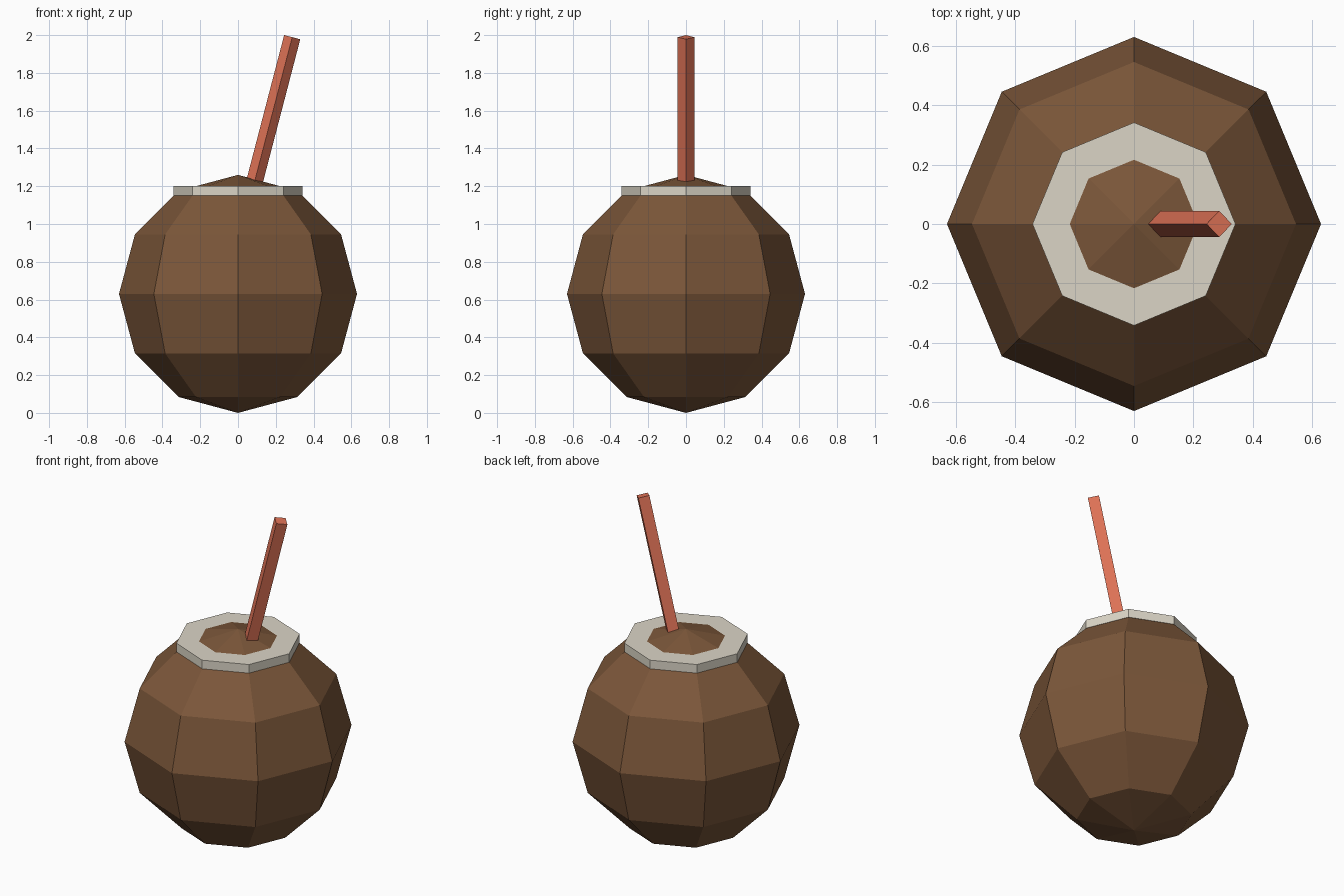
import bpy
from math import sin, cos
from mathutils import Vector

cube = bpy.data.objects.get("Cube")
if cube:
    bpy.data.objects.remove(cube, do_unlink=True)


def material(name, rgb):
    mat = bpy.data.materials.new(name)
    mat.use_nodes = True
    mat.diffuse_color = (*rgb, 1)
    mat.node_tree.nodes["Principled BSDF"].inputs["Base Color"].default_value = (*rgb, 1)
    return mat


def finish(name, mat):
    obj = bpy.context.object
    obj.name = name
    obj.data.materials.append(mat)
    bpy.ops.object.shade_flat()
    return obj


husk_brown = material("husk brown", (0.2, 0.095, 0.042))
rim_cream = material("rim cream", (0.71, 0.665, 0.565))
straw_coral = material("straw coral", (0.74, 0.17, 0.095))

# Round low-poly shell, resting on its lower pole
R = 0.63
bpy.ops.mesh.primitive_uv_sphere_add(segments=8, ring_count=6, radius=R, location=(0, 0, R))
finish("coconut_shell", husk_brown)

# Pale octagonal band around the opening; the shell's crown shows through it
bpy.ops.mesh.primitive_cylinder_add(vertices=8, radius=0.342, depth=0.052, location=(0, 0, 1.176))
finish("rim_band", rim_cream)

# Square straw leaning to the left, its foot sunk into the crown
tilt, length = 0.255, 0.88
axis = Vector((sin(tilt), 0, cos(tilt)))
tip = Vector((0.287, 0, 1.989))
bpy.ops.mesh.primitive_cylinder_add(vertices=4, radius=0.044, depth=length,
                                    location=tip - axis * length / 2, rotation=(0, tilt, 0))
finish("drinking_straw", straw_coral)
